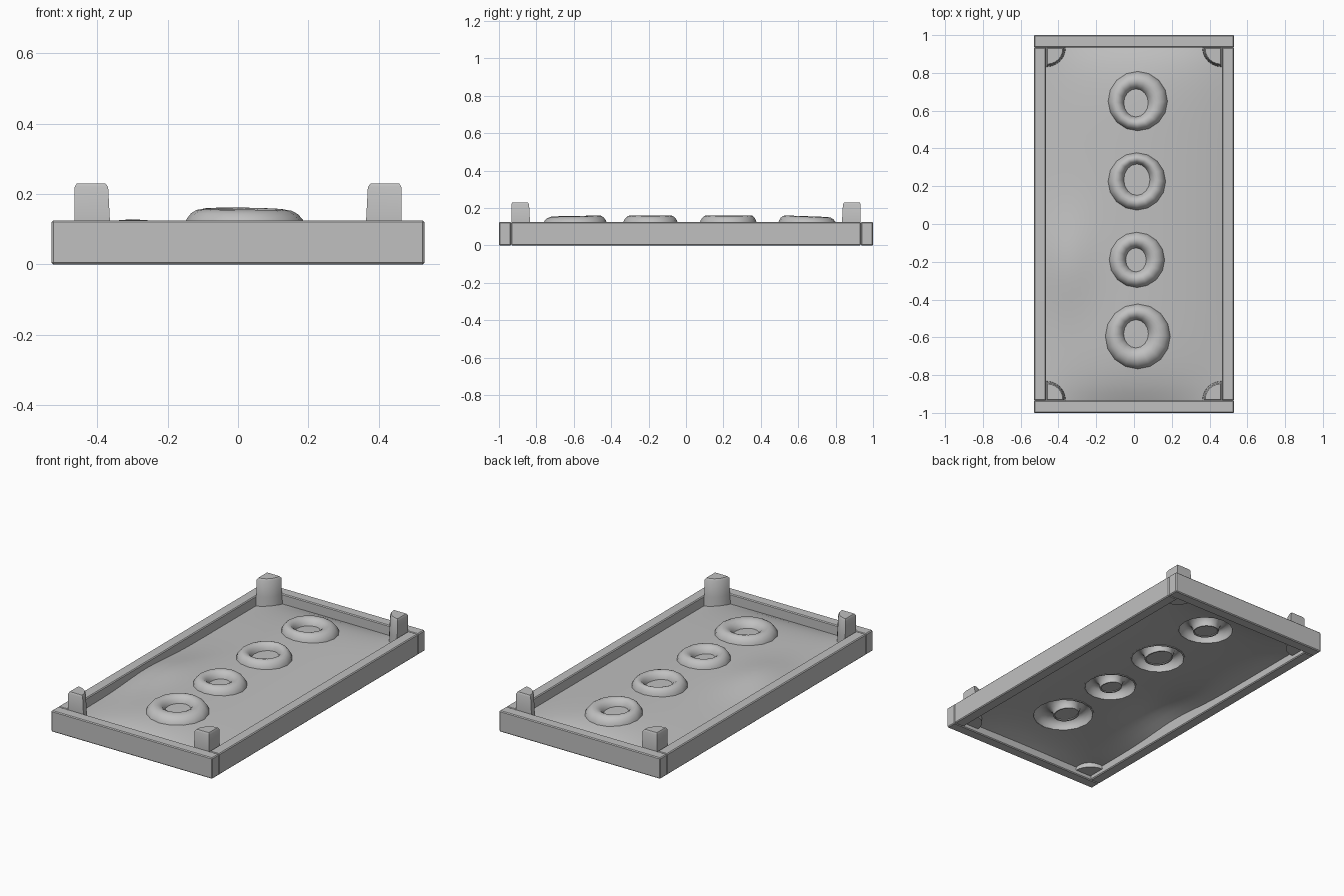
import bpy, bmesh, math
from mathutils import Vector

cube = bpy.data.objects.get("Cube")
if cube:
    bpy.data.objects.remove(cube, do_unlink=True)

grey = bpy.data.materials.new("plain grey")
grey.use_nodes = True
grey.diffuse_color = (0.53, 0.53, 0.53, 1)
grey.node_tree.nodes["Principled BSDF"].inputs["Base Color"].default_value = (0.53, 0.53, 0.53, 1)

W, L, H, T = 0.53, 1.0, 0.125, 0.065      # half width, half length, height, board thickness
SHEET = 0.02                              # panel thickness


def finish(name, bm, fix=True):
    if fix:
        bmesh.ops.recalc_face_normals(bm, faces=bm.faces)
    me = bpy.data.meshes.new(name)
    bm.to_mesh(me)
    bm.free()
    me.materials.append(grey)
    ob = bpy.data.objects.new(name, me)
    bpy.context.collection.objects.link(ob)
    return ob


def select(ob):
    bpy.ops.object.select_all(action='DESELECT')
    ob.select_set(True)
    bpy.context.view_layer.objects.active = ob


def smooth(ob, degrees=35):
    select(ob)
    bpy.ops.object.shade_smooth_by_angle(angle=math.radians(degrees))


def apply(ob, mod):
    select(ob)
    bpy.ops.object.modifier_apply(modifier=mod.name)


def board(name, x, y, sx, sy):
    bm = bmesh.new()
    bmesh.ops.create_cube(bm, size=1)
    bmesh.ops.scale(bm, vec=(sx, sy, H), verts=bm.verts)
    bmesh.ops.translate(bm, vec=(x, y, H / 2), verts=bm.verts)
    bmesh.ops.bevel(bm, geom=bm.edges[:], offset=0.005, segments=1, affect='EDGES')
    finish(name, bm)


def sheet_height(x, y):
    dome = (1 - (x / 0.47) ** 2) * (1 - min(1, abs(y) / 0.94) ** 8)
    ripple = math.exp(-((x + 0.36) / 0.15) ** 2 - ((y + 0.2) / 0.25) ** 2)
    return 0.065 + 0.055 * dome + 0.035 * ripple


# Frame: end boards run full width, side boards fit between them
for s, end, side in ((-1, "front", "right"), (1, "back", "left")):
    board(end + "_board", 0, s * (L - T / 2), 2 * W, T)
    board(side + "_board", s * (W - T / 2), 0, T, 2 * (L - T))


# Quarter-round corner posts, flat sides against the boards
def post(name, sx, sy):
    bm = bmesh.new()
    levels = ((0.025, 0.104), (0.125, 0.1), (0.22, 0.095), (0.23, 0.087))
    rows = []
    for z, r in levels:
        inset = 0.006 if z == levels[-1][0] else 0
        corner = Vector((W - T - 0.001 - inset, L - T - 0.001 - inset))
        pts = [corner]
        for i in range(7):
            a = math.pi / 2 * i / 6
            pts.append(corner - (r - inset) * Vector((math.cos(a), math.sin(a))))
        rows.append([bm.verts.new((sx * p.x, sy * p.y, z)) for p in pts])
    n = len(rows[0])
    for lo, hi in zip(rows, rows[1:]):
        for i in range(n):
            j = (i + 1) % n
            bm.faces.new((lo[i], lo[j], hi[j], hi[i]))
    bm.faces.new(rows[0])
    bm.faces.new(rows[-1])
    smooth(finish(name, bm))


for sx, xn in ((-1, "right"), (1, "left")):
    for sy, yn in ((-1, "front"), (1, "back")):
        post(f"{yn}_{xn}_post", sx, sy)

# Domed panel
bm = bmesh.new()
bmesh.ops.create_grid(bm, x_segments=20, y_segments=40, size=1)
for v in bm.verts:
    x, y = v.co.x * 0.47, v.co.y * 0.94
    v.co = (x, y, sheet_height(x, y))
panel = finish("domed_panel", bm, fix=False)
solid = panel.modifiers.new("thickness", 'SOLIDIFY')
solid.thickness = SHEET
solid.offset = -1
apply(panel, solid)


# Rings: a round outer edge and an off-centre oval hole, swept with an arch
def ring(bm, cx, cy, r, hx, hy, rx, ry, arch, closed, width=1.0, lift=0.065):
    segs = 16
    loops = []
    for k in range(segs):
        a = 2 * math.pi * k / segs
        outer = Vector((cx + r * math.cos(a), cy + r * math.sin(a)))
        inner = Vector((hx + rx * math.cos(a), hy + ry * math.sin(a)))
        mid, half = (outer + inner) / 2, (outer - inner) / 2 * width
        base = sheet_height(mid.x, mid.y) - SHEET - 0.004
        loop = []
        for t in arch:
            p = mid + half * math.cos(t)
            loop.append(bm.verts.new((p.x, p.y, base + lift * math.sin(t))))
        loops.append(loop)
    n = len(arch)
    for k in range(segs):
        a, b = loops[k], loops[(k + 1) % segs]
        for i in range(n if closed else n - 1):
            j = (i + 1) % n
            bm.faces.new((a[i], b[i], b[j], a[j]))


RINGS = {
    "front_ring": (0.02, -0.595, 0.175, 0.01, -0.58, 0.06, 0.07),
    "middle_front_ring": (0.015, -0.19, 0.15, 0.01, -0.19, 0.05, 0.06),
    "middle_back_ring": (0.015, 0.225, 0.155, 0.015, 0.235, 0.065, 0.08),
    "back_ring": (0.02, 0.65, 0.16, 0.01, 0.64, 0.06, 0.07),
}
half_arch = [math.pi * i / 10 for i in range(11)]
full_loop = [2 * math.pi * i / 16 for i in range(16)]

# Open the panel beneath each ring, then cover it with a hollow half-round shell
cutter_bm = bmesh.new()
for name, dims in RINGS.items():
    ring(cutter_bm, *dims, full_loop, True, width=0.94, lift=0.06)
    bm = bmesh.new()
    ring(bm, *dims, half_arch, False)
    bmesh.ops.recalc_face_normals(bm, faces=bm.faces)
    if max(bm.faces, key=lambda f: f.calc_center_median().z).normal.z < 0:
        bmesh.ops.reverse_faces(bm, faces=bm.faces)
    shell = finish(name, bm, fix=False)
    solid = shell.modifiers.new("thickness", 'SOLIDIFY')
    solid.thickness = 0.008
    solid.offset = -1
    apply(shell, solid)
    smooth(shell, 50)

cutter = finish("ring_cutter", cutter_bm)
cutter.hide_render = True
cut = panel.modifiers.new("ring_openings", 'BOOLEAN')
cut.operation = 'DIFFERENCE'
cut.solver = 'EXACT'
cut.object = cutter
apply(panel, cut)
bpy.data.objects.remove(cutter, do_unlink=True)
smooth(panel)
